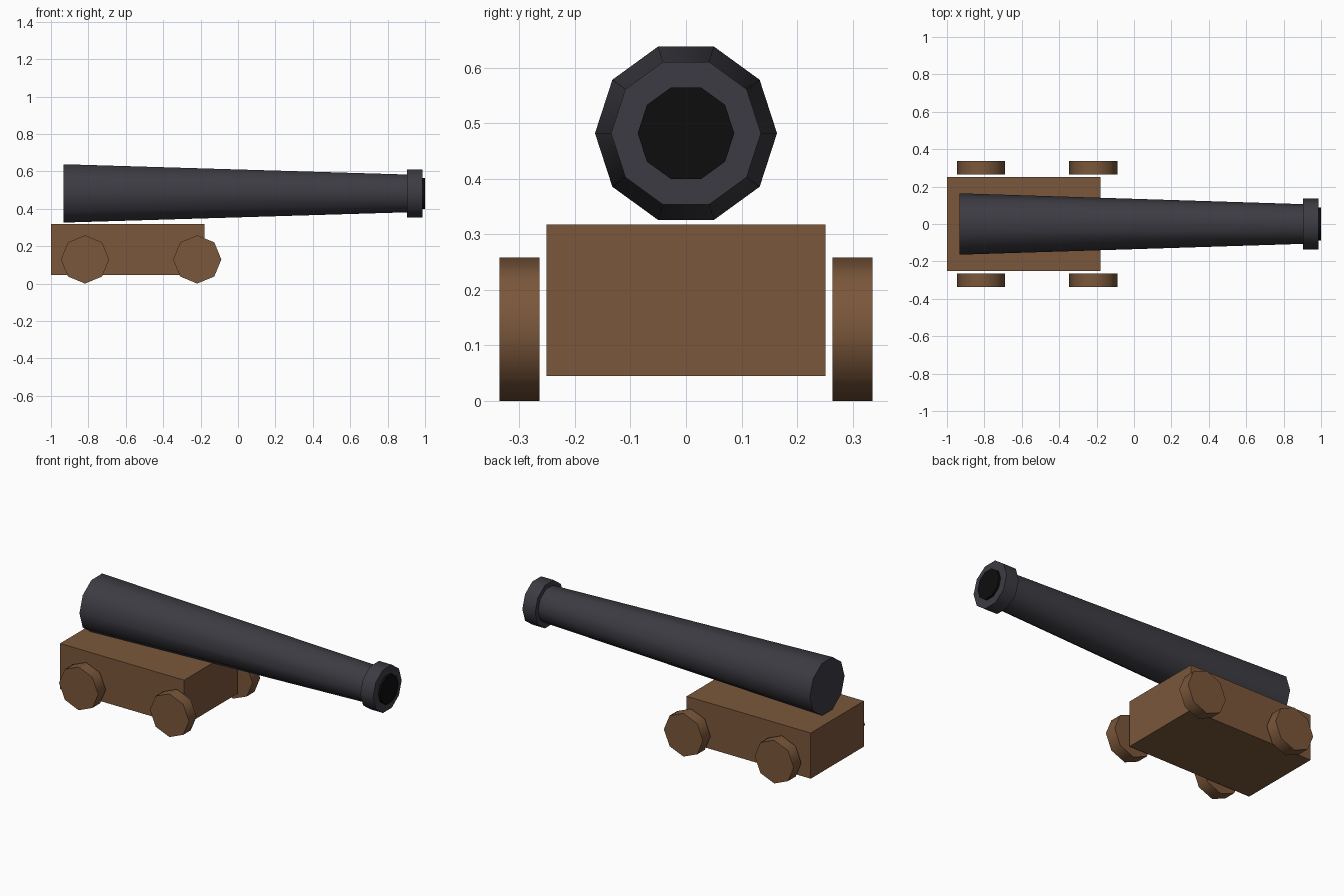
import bpy, bmesh, math

if "Cube" in bpy.data.objects:
    bpy.data.objects.remove(bpy.data.objects["Cube"])


def material(name, rgb):
    mat = bpy.data.materials.new(name)
    mat.use_nodes = True
    mat.diffuse_color = (*rgb, 1)
    mat.node_tree.nodes["Principled BSDF"].inputs["Base Color"].default_value = (*rgb, 1)
    return mat


wood = material("brown wood", (0.195, 0.095, 0.043))
iron = material("dark iron", (0.046, 0.044, 0.055))
black = material("bore black", (0.004, 0.004, 0.004))


def finish(bm, name, mat, smooth_angle=None):
    bmesh.ops.recalc_face_normals(bm, faces=bm.faces)
    mesh = bpy.data.meshes.new(name)
    bm.to_mesh(mesh)
    bm.free()
    mesh.materials.append(mat)
    obj = bpy.data.objects.new(name, mesh)
    bpy.context.collection.objects.link(obj)
    if smooth_angle:
        bpy.ops.object.select_all(action="DESELECT")
        obj.select_set(True)
        bpy.context.view_layer.objects.active = obj
        bpy.ops.object.shade_smooth_by_angle(angle=math.radians(smooth_angle))
    return obj


def drum(name, mat, sides, start, end, radii, place, smooth_angle):
    """Capped, optionally tapered prism; place(along, u, v) orients it."""
    bm = bmesh.new()
    rings = []
    for along, r in zip((start, end), radii):
        angles = [math.tau * i / sides for i in range(sides)]
        rings.append([bm.verts.new(place(along, r * math.cos(a), r * math.sin(a)))
                      for a in angles])
    for i in range(sides):
        j = (i + 1) % sides
        bm.faces.new((rings[0][i], rings[0][j], rings[1][j], rings[1][i]))
    for ring in rings:
        bm.faces.new(ring)
    return finish(bm, name, mat, smooth_angle)


# Barrel, muzzle ring and bore share one axis along x
def on_barrel(along, u, v):
    return (along, u, 0.482 + v)


drum("barrel", iron, 10, -0.933, 0.91, (0.164, 0.106), on_barrel, 40)
drum("muzzle_ring", iron, 10, 0.903, 0.987, (0.135, 0.135), on_barrel, 40)
drum("bore", black, 10, 0.95, 1.0, (0.087, 0.087), on_barrel, 40)

# Carriage block
bm = bmesh.new()
bmesh.ops.create_cube(bm, size=1)
bmesh.ops.scale(bm, vec=(0.82, 0.502, 0.273), verts=bm.verts)
bmesh.ops.translate(bm, vec=(-0.59, 0, 0.181), verts=bm.verts)
finish(bm, "carriage", wood)

# Four octagonal wheels
for end, x in (("rear", -0.818), ("front", -0.218)):
    for side, s in (("left", 1), ("right", -1)):
        drum(f"{end}_{side}_wheel", wood, 8, s * 0.264, s * 0.336, (0.129, 0.129),
             lambda along, u, v: (x + u, along, 0.129 + v), 50)
